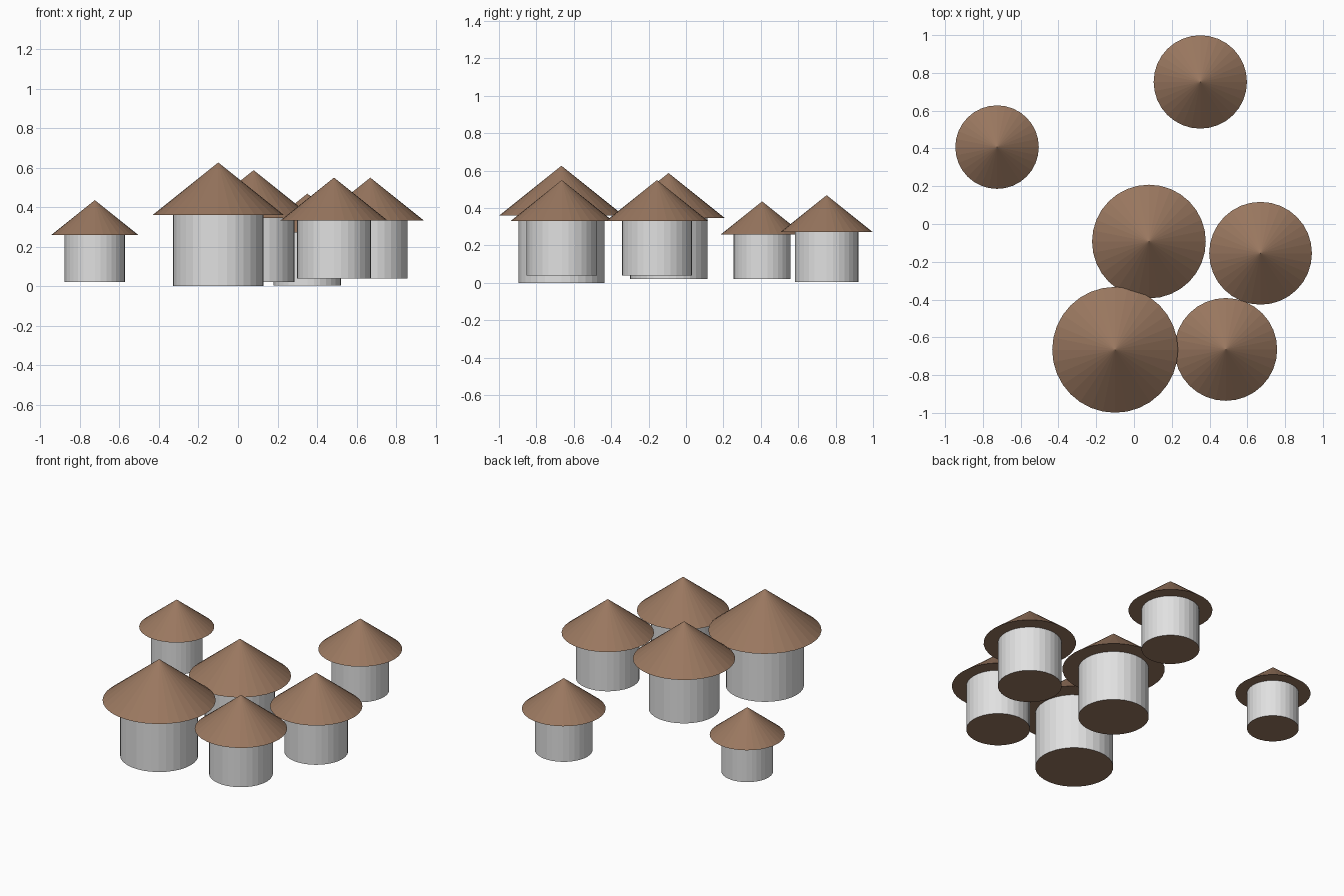
import bpy, bmesh
from mathutils import Matrix

if "Cube" in bpy.data.objects:
    bpy.data.objects.remove(bpy.data.objects["Cube"])

SIDES = 32


def material(name, rgb):
    m = bpy.data.materials.new(name)
    m.diffuse_color = (*rgb, 1.0)
    m.use_nodes = True
    m.node_tree.nodes["Principled BSDF"].inputs["Base Color"].default_value = m.diffuse_color
    return m


plaster = material("pale_plaster", (0.75, 0.75, 0.75))
thatch = material("brown_thatch", (0.32, 0.185, 0.115))


def cone(name, x, y, z, r_bottom, r_top, height, mats):
    """Closed, flat-shaded cone or cylinder standing on height z."""
    bm = bmesh.new()
    bmesh.ops.create_cone(bm, cap_ends=True, cap_tris=False, segments=SIDES,
                          radius1=r_bottom, radius2=r_top, depth=height,
                          matrix=Matrix.Translation((0, 0, height / 2)))
    bmesh.ops.remove_doubles(bm, verts=bm.verts, dist=1e-5)
    bm.normal_update()
    # level faces (floor and top caps) take the last material
    for f in bm.faces:
        f.material_index = len(mats) - 1 if abs(f.normal.z) > 0.99 else 0
    me = bpy.data.meshes.new(name)
    bm.to_mesh(me)
    bm.free()
    for m in mats:
        me.materials.append(m)
    ob = bpy.data.objects.new(name, me)
    ob.location = (x, y, z)
    bpy.context.collection.objects.link(ob)
    return ob


# x, y, base height, roof radius
huts = [
    (-0.725, 0.407, 0.02, 0.221),
    (0.351, 0.752, 0.004, 0.247),
    (0.079, -0.093, 0.021, 0.301),
    (0.670, -0.155, 0.038, 0.272),
    (0.486, -0.664, 0.038, 0.272),
    (-0.100, -0.666, 0.0, 0.333),
]

for i, (x, y, z, r) in enumerate(huts, 1):
    wall_h = 1.08 * r
    # round wall with brown floor
    cone(f"hut_wall_{i}", x, y, z, 0.69 * r, 0.69 * r, wall_h, [plaster, thatch])
    # conical thatched roof
    cone(f"hut_roof_{i}", x, y, z + wall_h, r, 0.0, 0.8 * r, [thatch])
